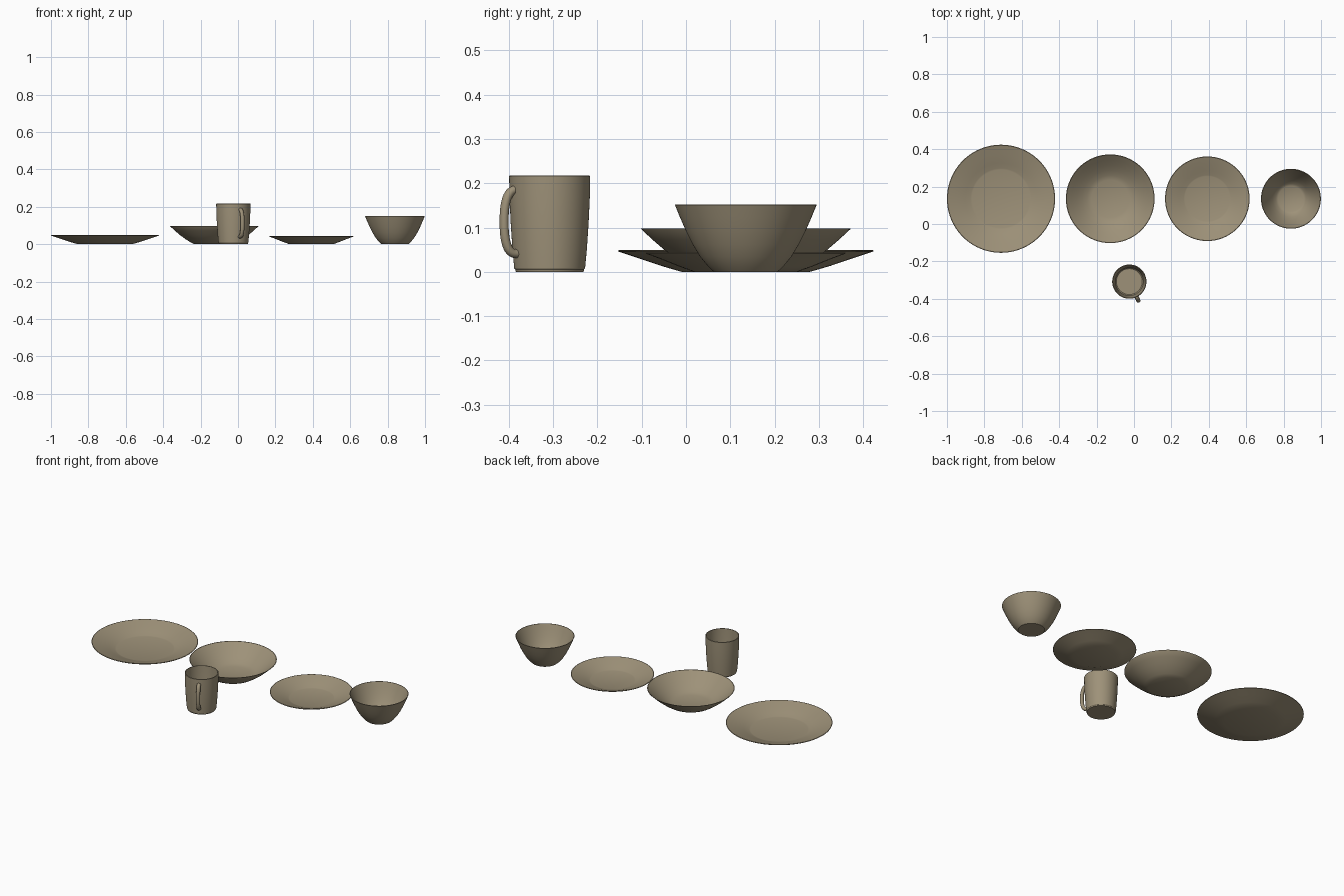
import bpy, bmesh, math
from mathutils import Vector

if "Cube" in bpy.data.objects:
    bpy.data.objects.remove(bpy.data.objects["Cube"])

clay = bpy.data.materials.new("warm_grey_stoneware")
clay.diffuse_color = (0.34, 0.285, 0.19, 1)
clay.use_nodes = True
clay.node_tree.nodes["Principled BSDF"].inputs["Base Color"].default_value = clay.diffuse_color


def finish(name, bm, loc):
    """Turn a bmesh into a smooth object with sharp edges kept."""
    bmesh.ops.recalc_face_normals(bm, faces=bm.faces)
    me = bpy.data.meshes.new(name)
    bm.to_mesh(me)
    bm.free()
    me.materials.append(clay)
    ob = bpy.data.objects.new(name, me)
    bpy.context.collection.objects.link(ob)
    ob.location = loc
    bpy.ops.object.select_all(action='DESELECT')
    bpy.context.view_layer.objects.active = ob
    ob.select_set(True)
    bpy.ops.object.shade_smooth_by_angle(angle=math.radians(30))
    return ob


def lathe(name, profile, loc, n=96):
    """Revolve a closed (radius, height) profile that starts and ends on the axis."""
    bm = bmesh.new()
    rings = []
    for r, z in profile:
        if r == 0:
            rings.append([bm.verts.new((0, 0, z))] * n)
        else:
            rings.append([bm.verts.new((r * math.cos(2 * math.pi * i / n),
                                        r * math.sin(2 * math.pi * i / n), z)) for i in range(n)])
    for a, b in zip(rings, rings[1:]):
        for i in range(n):
            j = (i + 1) % n
            bm.faces.new(list(dict.fromkeys((a[i], a[j], b[j], b[i]))))
    return finish(name, bm, loc)


# large dinner plate
lathe("dinner_plate", [
    (0, 0), (0.145, 0), (0.19, 0.013), (0.24, 0.030), (0.288, 0.046), (0.289, 0.048), (0.286, 0.049),
    (0.238, 0.034), (0.19, 0.018), (0.163, 0.008), (0.155, 0.006), (0, 0.006)], (-0.711, 0.135, 0))

# small side plate
lathe("side_plate", [
    (0, 0), (0.117, 0), (0.15, 0.012), (0.19, 0.028), (0.225, 0.041), (0.226, 0.043), (0.223, 0.044),
    (0.188, 0.032), (0.15, 0.017), (0.126, 0.008), (0.12, 0.006), (0, 0.006)], (0.392, 0.135, 0))

# wide pasta bowl
lathe("pasta_bowl", [
    (0, 0), (0.105, 0), (0.128, 0.011), (0.155, 0.028), (0.182, 0.048), (0.21, 0.072), (0.236, 0.096),
    (0.237, 0.098), (0.234, 0.098), (0.207, 0.075), (0.179, 0.052), (0.152, 0.033), (0.125, 0.017),
    (0.10, 0.008), (0, 0.006)], (-0.127, 0.135, 0))

# deep cereal bowl
lathe("cereal_bowl", [
    (0, 0), (0.072, 0), (0.085, 0.012), (0.103, 0.034), (0.12, 0.062), (0.135, 0.092), (0.149, 0.124),
    (0.160, 0.151), (0.159, 0.152), (0.157, 0.152), (0.145, 0.124), (0.131, 0.093), (0.115, 0.063),
    (0.098, 0.036), (0.08, 0.015), (0.068, 0.008), (0, 0.006)], (0.839, 0.135, 0))

# mug body
mug_pos = (-0.025, -0.308, 0)
lathe("mug_body", [
    (0, 0), (0.076, 0), (0.0775, 0.003), (0.0775, 0.005), (0.080, 0.008), (0.084, 0.05), (0.088, 0.11),
    (0.0908, 0.17), (0.0915, 0.216), (0.0905, 0.217), (0.087, 0.217), (0.086, 0.17), (0.083, 0.11),
    (0.079, 0.05), (0.075, 0.016), (0.069, 0.010), (0, 0.010)], mug_pos)

# mug handle: oval section swept along a superellipse arc, pointing outward
bm = bmesh.new()
out = Vector((0.43, -0.903, 0)).normalized()
side = Vector((-out.y, out.x, 0))
centre_z, half_h, reach, root = 0.113, 0.072, 0.032, 0.082
path = []
for i in range(33):
    t = math.pi * (i / 32 - 0.5)
    c, s = abs(math.cos(t)), math.sin(t)
    path.append((root + reach * c ** 0.75,
                 centre_z + half_h * math.copysign(abs(s) ** 0.85, s)))
rings = []
for i, (r, z) in enumerate(path):
    a, b = path[max(i - 1, 0)], path[min(i + 1, 32)]
    tangent = (out * (b[0] - a[0]) + Vector((0, 0, b[1] - a[1]))).normalized()
    normal = tangent.cross(side)
    mid = out * r + Vector((0, 0, z))
    rings.append([bm.verts.new(mid + side * 0.011 * math.cos(k * math.pi / 8)
                               + normal * 0.010 * math.sin(k * math.pi / 8)) for k in range(16)])
for a, b in zip(rings, rings[1:]):
    for k in range(16):
        j = (k + 1) % 16
        bm.faces.new((a[k], a[j], b[j], b[k]))
# trim the ends so that nothing pokes through the mug wall
for v in bm.verts:
    radial = math.hypot(v.co.x, v.co.y)
    wall = 0.0805 + 0.0095 * min(v.co.z / 0.2, 1)
    if radial < wall - 0.001:
        k = (wall - 0.001) / radial
        v.co.x *= k
        v.co.y *= k
finish("mug_handle", bm, mug_pos)
